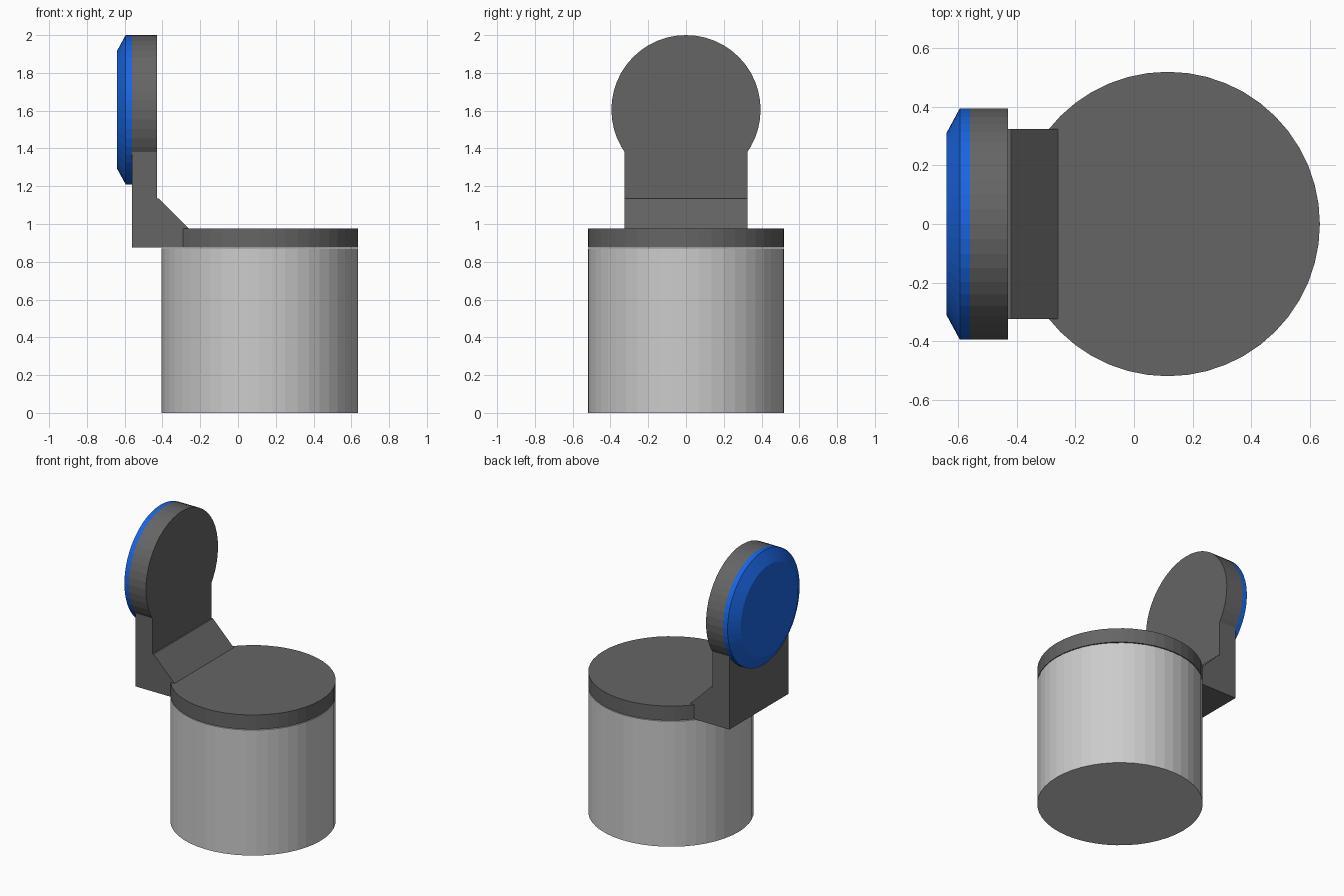
import bpy, bmesh, math
from mathutils import Matrix

if "Cube" in bpy.data.objects:
    bpy.data.objects.remove(bpy.data.objects["Cube"])

CX, R = 0.115, 0.52          # pot centre and radius
DISC_Z, DISC_R = 1.605, 0.395
HALF_W = 0.325               # half width of the neck
BACK, FRONT = -0.56, -0.43   # upright plate thickness in x
SEG = 48


def finish(name, bm):
    bmesh.ops.recalc_face_normals(bm, faces=bm.faces)
    mesh = bpy.data.meshes.new(name)
    bm.to_mesh(mesh)
    bm.free()
    obj = bpy.data.objects.new(name, mesh)
    bpy.context.collection.objects.link(obj)
    return obj


def extrude(name, outline, vec):
    bm = bmesh.new()
    face = bm.faces.new([bm.verts.new(p) for p in outline])
    new = bmesh.ops.extrude_face_region(bm, geom=[face], use_keep_orig=True)["geom"]
    bmesh.ops.translate(bm, vec=vec, verts=[g for g in new if isinstance(g, bmesh.types.BMVert)])
    return finish(name, bm)


def cylinder(name, radius, depth, matrix, top_radius=None):
    bm = bmesh.new()
    bmesh.ops.create_cone(bm, cap_ends=True, segments=SEG, radius1=radius,
                          radius2=radius if top_radius is None else top_radius,
                          depth=depth, matrix=matrix @ Matrix.Translation((0, 0, depth / 2)))
    return bm if name is None else finish(name, bm)


# Round body
cylinder("body", R, 0.87, Matrix.Translation((CX, 0, 0)))

# Lid, neck and upright round plate merged into one bracket
lid = cylinder("lid_bracket", R, 0.10, Matrix.Translation((CX, 0, 0.875)))
profile = [(BACK, 0.875), (-0.26, 0.875), (-0.26, 0.975), (-0.42, 1.135),
           (FRONT, 1.135), (FRONT, DISC_Z - 0.1), (BACK, DISC_Z - 0.1)]
neck = extrude("neck_helper", [(x, -HALF_W, z) for x, z in profile], (0, 2 * HALF_W, 0))
turn = Matrix.Rotation(-math.pi / 2, 4, 'Y')  # local +z points to -x
plate = cylinder("plate_helper", DISC_R, FRONT - BACK,
                 Matrix.Translation((FRONT, 0, DISC_Z)) @ turn)
bpy.context.view_layer.objects.active = lid
for part in (neck, plate):
    mod = lid.modifiers.new("union", 'BOOLEAN')
    mod.operation, mod.solver, mod.object = 'UNION', 'EXACT', part
    bpy.ops.object.modifier_apply(modifier=mod.name)
    part.hide_render = True
    bpy.data.objects.remove(part)

# Blue lens with a chamfered outer rim
bm = cylinder(None, DISC_R, 0.035, Matrix.Translation((BACK, 0, DISC_Z)) @ turn)
outer = min(bm.faces, key=lambda f: f.calc_center_median().x)
new = bmesh.ops.extrude_face_region(bm, geom=[outer])["geom"]
verts = [g for g in new if isinstance(g, bmesh.types.BMVert)]
bmesh.ops.delete(bm, geom=[outer], context='FACES_ONLY') if outer.is_valid else None
for v in verts:
    v.co.x = -0.64
    v.co.y *= 0.79
    v.co.z = DISC_Z + (v.co.z - DISC_Z) * 0.79
lens = finish("lens", bm)
blue = bpy.data.materials.new("blue")
blue.diffuse_color = (0.01, 0.13, 0.75, 1)
blue.use_nodes = True
blue.node_tree.nodes["Principled BSDF"].inputs["Base Color"].default_value = blue.diffuse_color
lens.data.materials.append(blue)

# Dark grey for the bracket
dark = bpy.data.materials.new("dark_grey")
dark.diffuse_color = (0.13, 0.13, 0.13, 1)
dark.use_nodes = True
dark.node_tree.nodes["Principled BSDF"].inputs["Base Color"].default_value = dark.diffuse_color
lid.data.materials.clear()
lid.data.materials.append(dark)
for poly in lid.data.polygons:
    poly.material_index = 0
